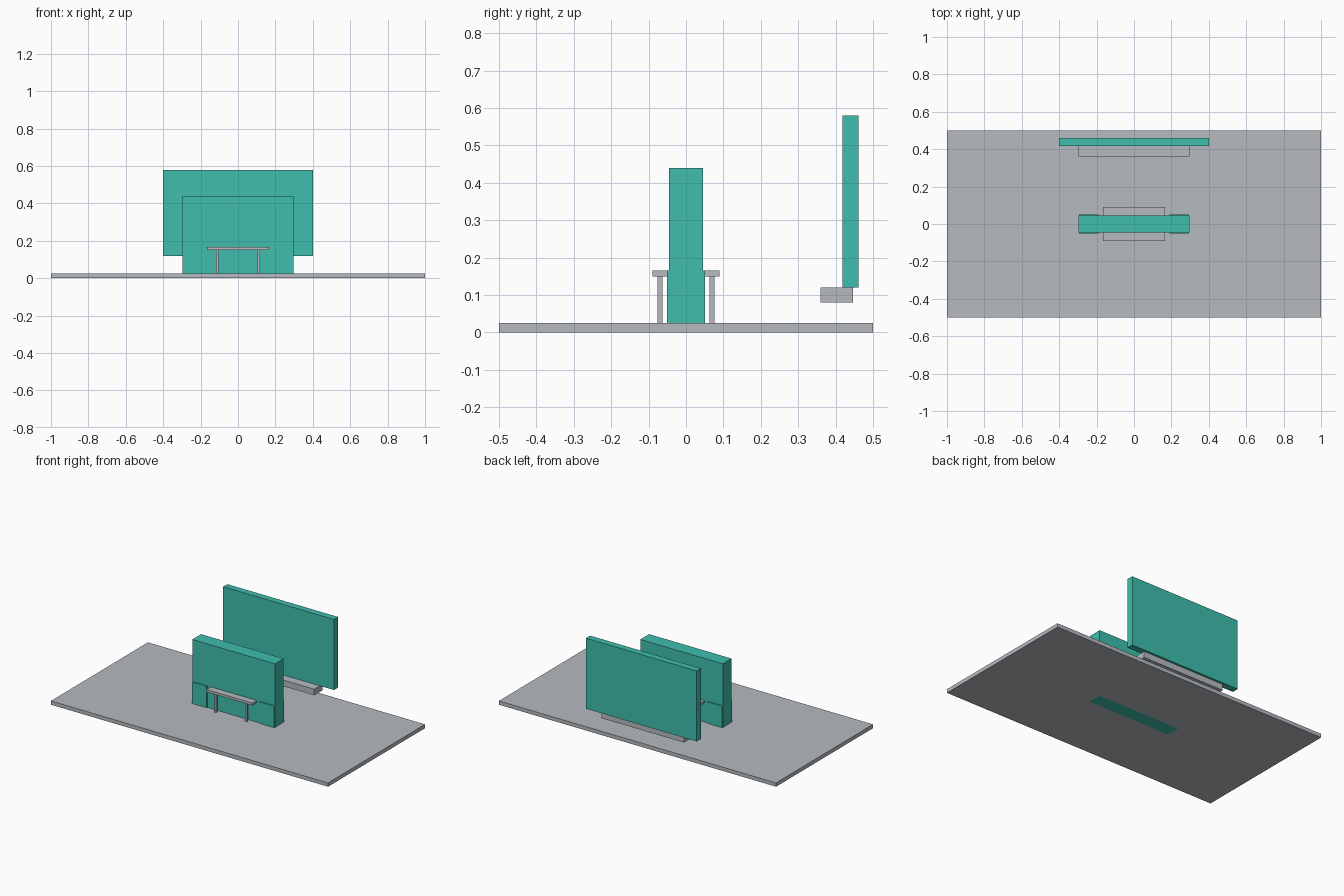
import bpy
import bmesh

if "Cube" in bpy.data.objects:
    bpy.data.objects.remove(bpy.data.objects["Cube"])


def material(name, rgb):
    # sRGB 0-255 to linear
    mat = bpy.data.materials.new(name)
    lin = [((c / 255 + 0.055) / 1.055) ** 2.4 for c in rgb]
    mat.diffuse_color = (*lin, 1)
    mat.use_nodes = True
    mat.node_tree.nodes["Principled BSDF"].inputs["Base Color"].default_value = mat.diffuse_color
    return mat


TEAL = material("teal", (62, 190, 174))
GREY = material("light grey", (182, 187, 192))


def box(name, mat, x, y, z):
    """Box spanning the (low, high) pairs x, y, z."""
    bm = bmesh.new()
    bmesh.ops.create_cube(bm, size=1)
    for v in bm.verts:
        v.co = [r[0] if c < 0 else r[1] for c, r in zip(v.co, (x, y, z))]
    mesh = bpy.data.meshes.new(name)
    bm.to_mesh(mesh)
    bm.free()
    mesh.materials.append(mat)
    obj = bpy.data.objects.new(name, mesh)
    bpy.context.collection.objects.link(obj)
    return obj


# Ground slab, with a slot where the wall passes through to the underside
slab = box("ground_slab", GREY, (-1, 1), (-0.5, 0.5), (0, 0.025))
cutter = box("slot_cutter", GREY, (-0.298, 0.298), (-0.045, 0.045), (-0.1, 0.1))
cutter.hide_render = True
cutter.hide_viewport = True
slot = slab.modifiers.new("slot", "BOOLEAN")
slot.operation = "DIFFERENCE"
slot.solver = "EXACT"
slot.object = cutter

# Central wall
box("center_wall", TEAL, (-0.298, 0.298), (-0.045, 0.045), (0, 0.44))

# Rear panel and the ledge below it
box("rear_panel", TEAL, (-0.4, 0.4), (0.418, 0.461), (0.12, 0.58))
box("rear_ledge", GREY, (-0.298, 0.298), (0.36, 0.447), (0.08, 0.12))

# Benches and low corner plates on both faces of the wall
for side, s in (("front", -1), ("back", 1)):
    def span(a, b):
        return tuple(sorted((s * a, s * b)))

    box(f"{side}_bench_top", GREY, (-0.165, 0.165), span(0.045, 0.09), (0.15, 0.166))
    for hand, h in (("left", -1), ("right", 1)):
        leg_x = sorted((h * 0.105, h * 0.118))
        box(f"{side}_{hand}_bench_leg", GREY, leg_x, span(0.063, 0.076), (0.025, 0.15))
        plate_x = sorted((h * 0.19, h * 0.295))
        box(f"{side}_{hand}_wall_plate", TEAL, plate_x, span(0.045, 0.051), (0.025, 0.166))
